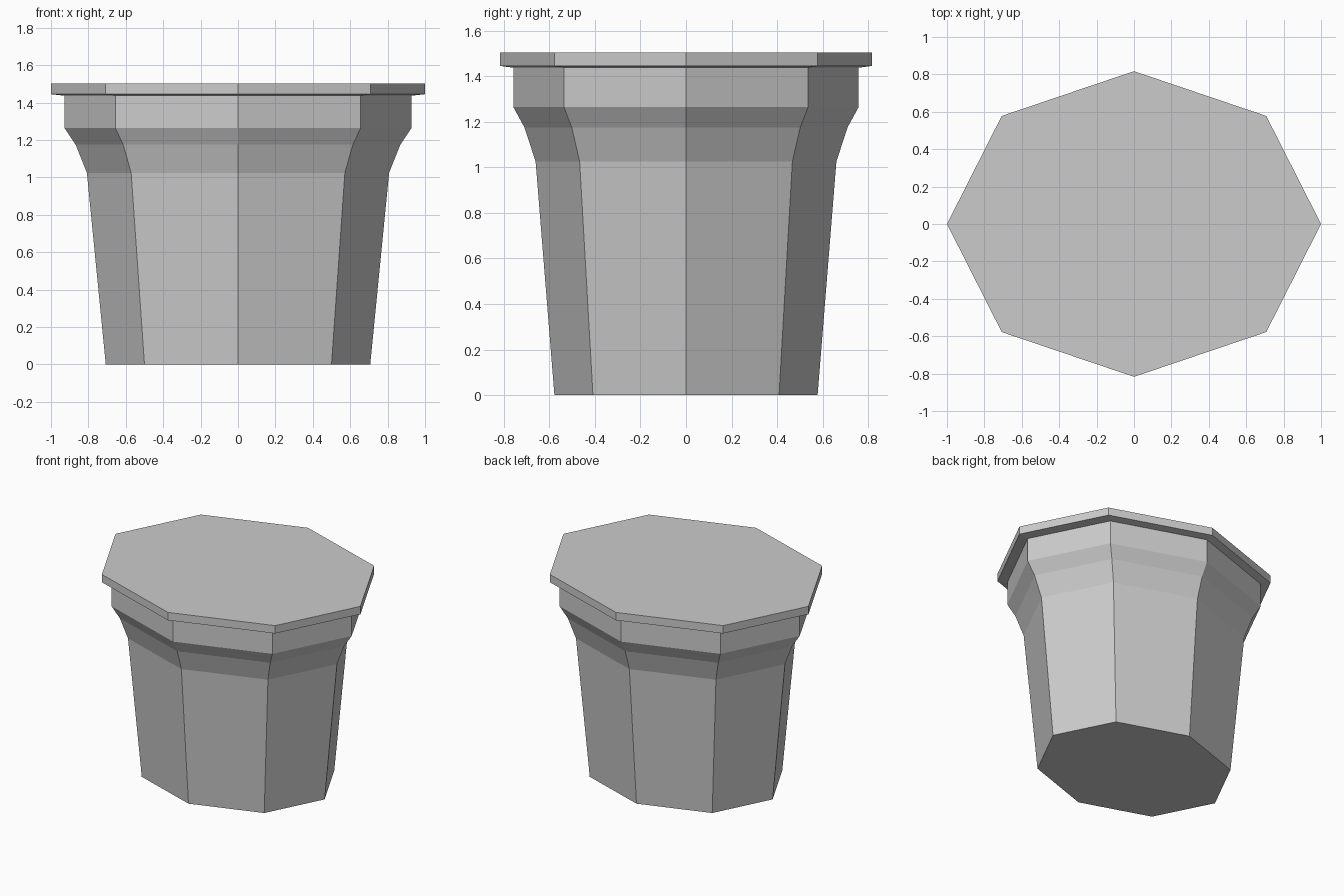
import bpy
import bmesh
from math import cos, sin, pi

if "Cube" in bpy.data.objects:
    bpy.data.objects.remove(bpy.data.objects["Cube"], do_unlink=True)

SIDES = 8
DEPTH = 0.817  # depth of the oval relative to its width

# Plain grey
grey = bpy.data.materials.new("plain_grey")
grey.use_nodes = True
colour = (0.6, 0.6, 0.6, 1)
grey.diffuse_color = colour
grey.node_tree.nodes["Principled BSDF"].inputs["Base Color"].default_value = colour


def octagon_loft(name, profile):
    """Stack oval octagon rings given as (radius, height), capped at both ends."""
    bm = bmesh.new()
    rings = []
    for radius, z in profile:
        angles = [2 * pi * i / SIDES for i in range(SIDES)]
        rings.append([bm.verts.new((radius * cos(a), radius * DEPTH * sin(a), z))
                      for a in angles])
    for low, high in zip(rings, rings[1:]):
        for i in range(SIDES):
            j = (i + 1) % SIDES
            bm.faces.new((low[i], low[j], high[j], high[i]))
    bm.faces.new(rings[0][::-1])
    bm.faces.new(rings[-1])
    mesh = bpy.data.meshes.new(name)
    bm.to_mesh(mesh)
    bm.free()
    mesh.materials.append(grey)
    obj = bpy.data.objects.new(name, mesh)
    bpy.context.collection.objects.link(obj)
    return obj


# Tapered body flaring out to a straight collar, then the overhanging top slab
octagon_loft("pedestal", [
    (0.707, 0), (0.808, 1.025), (0.868, 1.175), (0.928, 1.265),
    (0.928, 1.437), (1, 1.445), (1, 1.503),
])
